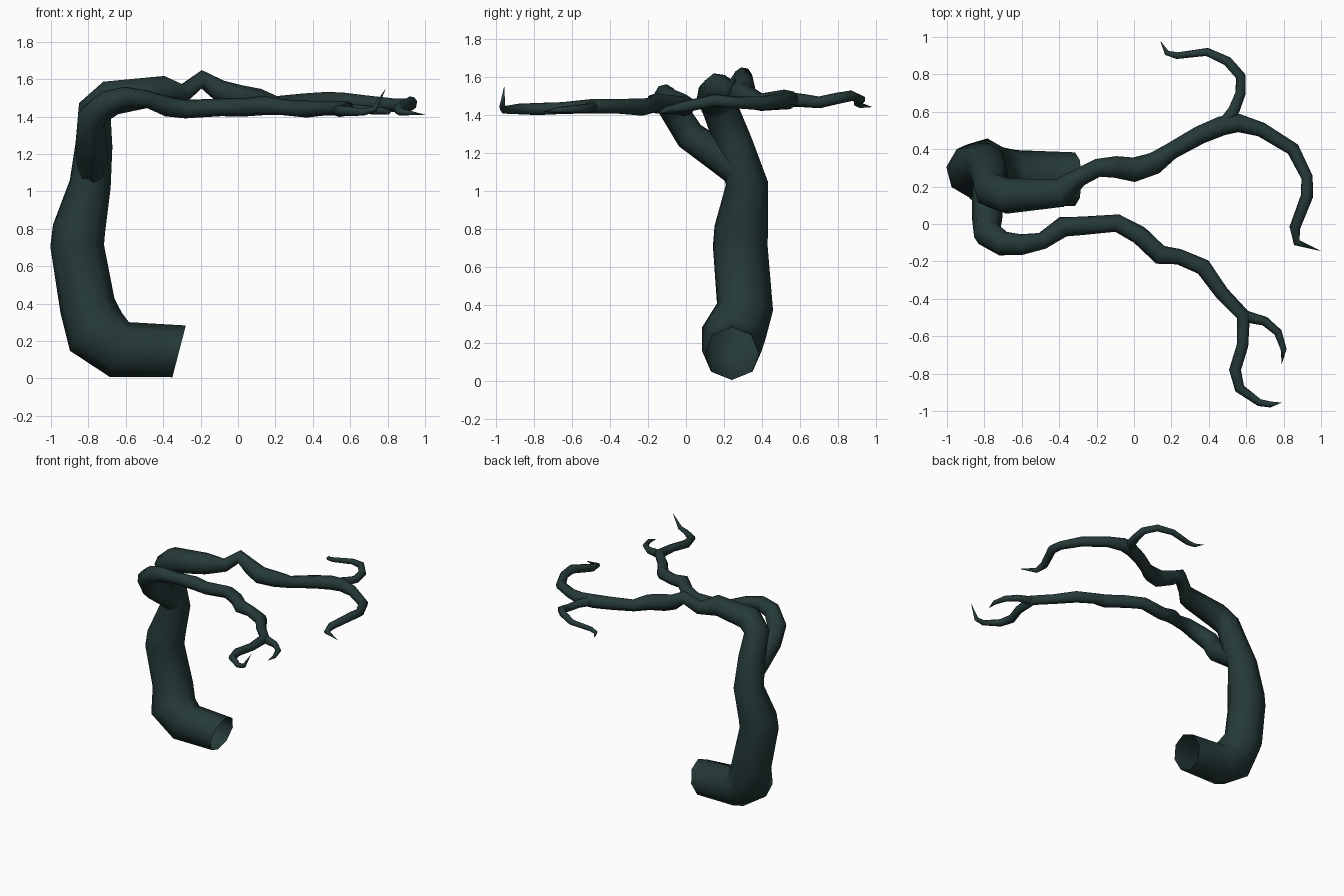
import bpy, bmesh, math
from mathutils import Vector

bark = bpy.data.materials.new("dark green bark")
bark.diffuse_color = (0.018, 0.041, 0.039, 1)


def tube(name, pts, sides=8, start_dir=None):
    """Sweep a ring along points (x, y, z, radius); zero radius makes a tip."""
    P = [Vector(p[:3]) for p in pts]
    bm = bmesh.new()
    rings, ref = [], None
    for i, p in enumerate(P):
        if pts[i][3] == 0:
            rings.append([bm.verts.new(p)])
            continue
        a = (p - P[i - 1]).normalized() if i else Vector()
        b = (P[i + 1] - p).normalized() if i < len(P) - 1 else Vector()
        t = (a + b).normalized()
        if i == 0 and start_dir:
            t = Vector(start_dir).normalized()
        if ref is None:
            ref = Vector((0, 1, 0)) if abs(t.y) < 0.8 else Vector((0, 0, 1))
        u = (ref - t * ref.dot(t)).normalized()
        v = t.cross(u)
        ref = u
        rings.append([bm.verts.new(p + pts[i][3] * (u * math.cos(k) + v * math.sin(k)))
                      for k in (2 * math.pi * j / sides for j in range(sides))])
    for r, s in zip(rings, rings[1:]):
        for j in range(sides):
            k = (j + 1) % sides
            bm.faces.new((r[j], r[k], s[k], s[j]) if len(s) > 1 else (r[j], r[k], s[0]))
    bmesh.ops.recalc_face_normals(bm, faces=bm.faces)
    for f in bm.faces:
        f.smooth = True
    me = bpy.data.meshes.new(name)
    bm.to_mesh(me)
    bm.free()
    me.materials.append(bark)
    ob = bpy.data.objects.new(name, me)
    bpy.context.collection.objects.link(ob)


# trunk with open cut end, running on into the upper branch
tube("trunk_and_upper_branch", [
    (-.315, .24, .145, .143), (-.635, .24, .155, .155), (-.76, .25, .25, .172),
    (-.805, .31, .39, .15), (-.86, .285, .71, .145), (-.85, .29, .80, .142),
    (-.79, .32, 1.04, .112), (-.77, .25, 1.25, .1), (-.765, .18, 1.43, .095),
    (-.68, .15, 1.50, .098), (-.40, .165, 1.54, .08), (-.29, .25, 1.525, .05),
    (-.195, .30, 1.60, .05), (-.1, .305, 1.54, .058), (0, .29, 1.505, .066),
    (.11, .325, 1.49, .06), (.2, .39, 1.465, .046), (.35, .475, 1.475, .05),
    (.47, .525, 1.48, .053), (.56, .54, 1.48, .05), (.68, .505, 1.475, .04),
    (.85, .40, 1.46, .037), (.925, .25, 1.465, .032), (.925, .15, 1.475, .034),
    (.86, -.02, 1.44, .03), (.87, -.10, 1.425, .02), (1.0, -.145, 1.41, 0)],
    start_dir=(-1, 0, .26))

# side twig of the upper branch
tube("upper_twig", [
    (.48, .53, 1.48, .04), (.535, .61, 1.475, .035), (.57, .70, 1.465, .031),
    (.57, .79, 1.485, .03), (.50, .87, 1.50, .028), (.39, .92, 1.48, .024),
    (.23, .90, 1.46, .02), (.175, .915, 1.45, .015), (.14, .98, 1.44, 0)], 6)

# lower branch leaving the trunk below the top
tube("lower_branch", [
    (-.775, .30, 1.08, .08), (-.78, .15, 1.20, .085), (-.785, .02, 1.29, .08),
    (-.785, -.05, 1.40, .075), (-.70, -.105, 1.475, .066), (-.6, -.11, 1.505, .056),
    (-.49, -.09, 1.495, .046), (-.38, -.015, 1.455, .055), (-.28, -.01, 1.44, .05),
    (-.09, .005, 1.45, .048), (.03, -.06, 1.45, .05), (.14, -.165, 1.46, .052),
    (.24, -.175, 1.45, .042), (.37, -.23, 1.44, .045), (.47, -.37, 1.445, .038),
    (.585, -.49, 1.445, .038), (.58, -.65, 1.435, .031), (.54, -.78, 1.43, .032),
    (.565, -.88, 1.43, .028), (.67, -.955, 1.425, .02), (.73, -.965, 1.44, .016),
    (.79, -.955, 1.55, 0)])

# side twig of the lower branch
tube("lower_twig", [
    (.56, -.48, 1.445, .03), (.62, -.50, 1.44, .03), (.70, -.52, 1.435, .025),
    (.77, -.58, 1.43, .022), (.80, -.67, 1.425, .016), (.79, -.75, 1.415, 0)], 6)
